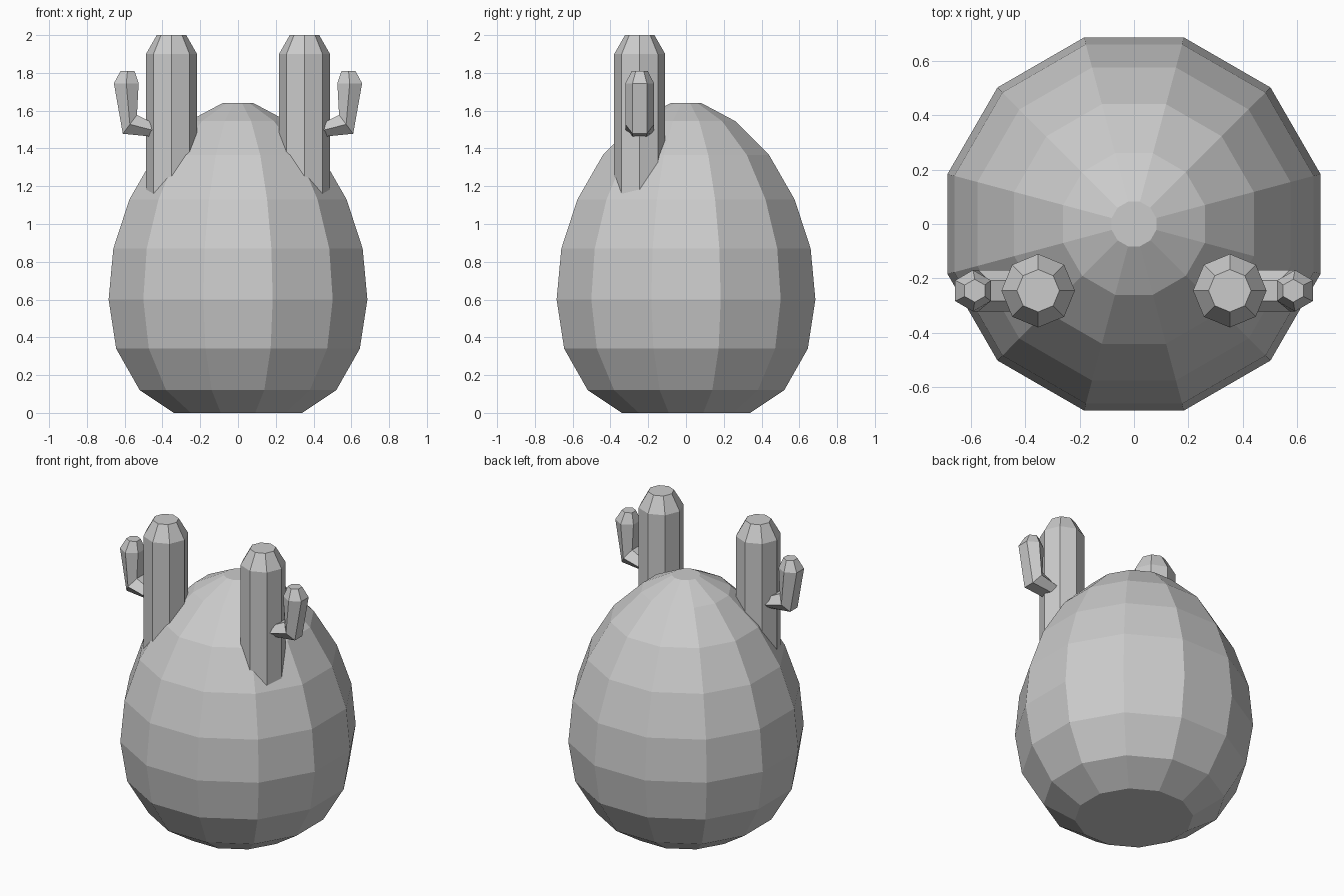
import bpy, bmesh, math

if "Cube" in bpy.data.objects:
    bpy.data.objects.remove(bpy.data.objects["Cube"])

grey = bpy.data.materials.new("light grey")
grey.diffuse_color = (0.6, 0.6, 0.6, 1)
grey.use_nodes = True
grey.node_tree.nodes["Principled BSDF"].inputs["Base Color"].default_value = grey.diffuse_color


def loft(name, rings):
    """Skin a list of equal-sized point rings and cap both ends."""
    bm = bmesh.new()
    loops = [[bm.verts.new(p) for p in ring] for ring in rings]
    n = len(loops[0])
    for a, b in zip(loops, loops[1:]):
        for i in range(n):
            j = (i + 1) % n
            bm.faces.new((a[i], a[j], b[j], b[i]))
    bm.faces.new(loops[0][::-1])
    bm.faces.new(loops[-1])
    bmesh.ops.recalc_face_normals(bm, faces=bm.faces)
    mesh = bpy.data.meshes.new(name)
    bm.to_mesh(mesh)
    bm.free()
    mesh.materials.append(grey)
    obj = bpy.data.objects.new(name, mesh)
    bpy.context.collection.objects.link(obj)
    return obj


def polygon(n, r, z, x=0, y=0, turn=0):
    return [(x + r * math.cos(turn + math.tau * i / n),
             y + r * math.sin(turn + math.tau * i / n), z) for i in range(n)]


# Egg-shaped body: (distance to the flat side, height)
profile = [(0.34, 0), (0.52, 0.12), (0.645, 0.34), (0.685, 0.6), (0.66, 0.87),
           (0.575, 1.13), (0.44, 1.365), (0.26, 1.545), (0.082, 1.64)]
half = math.pi / 12
loft("egg_body", [polygon(12, a / math.cos(half), z, turn=half) for a, z in profile])

# Cactus horns: an octagonal trunk and a bent hexagonal arm on each side
HORN_X, HORN_Y = 0.352, -0.245
# Arm sections: outer x, outer z, inner x, inner z, half width in y
arm = [(0.40, 1.457, 0.40, 1.51, 0.076), (0.61, 1.478, 0.535, 1.577, 0.076),
       (0.657, 1.745, 0.526, 1.745, 0.076), (0.622, 1.81, 0.548, 1.81, 0.042)]


def arm_ring(side, ox, oz, ix, iz, w):
    ring = []
    for k in range(6):
        t = 0.5 + 0.5 * math.sin(k * math.pi / 3) / math.sin(math.pi / 3)
        ring.append((side * (ix + (ox - ix) * t),
                     HORN_Y + w * math.cos(k * math.pi / 3), iz + (oz - iz) * t))
    return ring


for label, side in (("left", -1), ("right", 1)):
    loft(label + "_horn_trunk",
         [polygon(8, r, z, side * HORN_X, HORN_Y)
          for r, z in ((0.135, 1.1), (0.135, 1.9), (0.078, 2.0))])
    loft(label + "_horn_arm", [arm_ring(side, *s) for s in arm])
